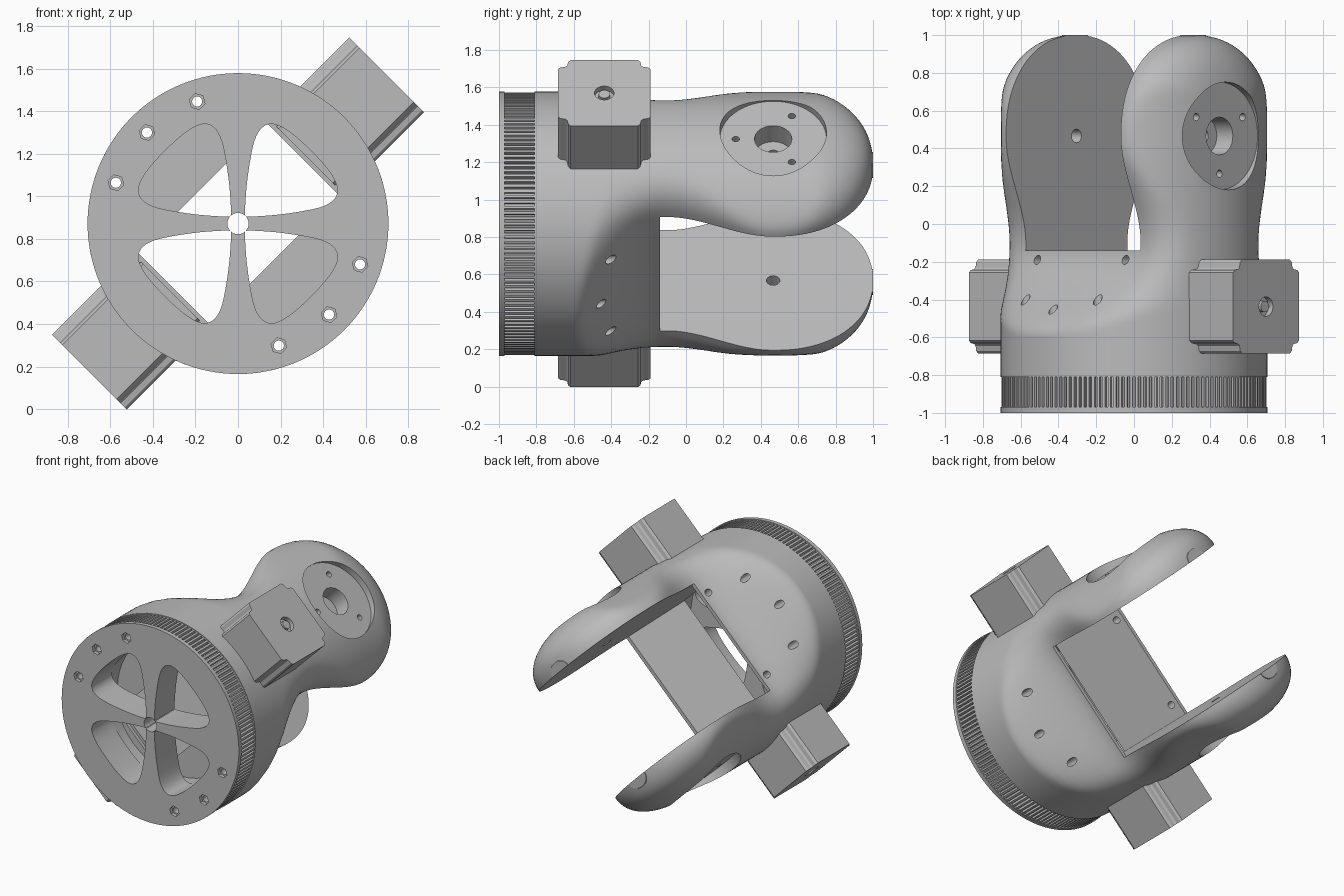
import bpy, bmesh
from math import sin, cos, pi, sqrt, radians
from mathutils import Matrix

cube = bpy.data.objects.get("Cube")
if cube:
    bpy.data.objects.remove(cube)

R, GAP, FLOOR, HUB = 0.707, 0.43, -0.14, 0.466   # radius, inner arm face, pocket rim, joint axis
# Local frame: x across the two arms, y along the barrel, z sideways; tilted 45 degrees
PLACE = Matrix.Translation((0, 0, 0.872)) @ Matrix.Rotation(radians(-45), 4, 'Y')

grey = bpy.data.materials.new("plain_grey")
grey.use_nodes = True
grey.diffuse_color = (0.5, 0.5, 0.5, 1)
grey.node_tree.nodes["Principled BSDF"].inputs["Base Color"].default_value = (0.5, 0.5, 0.5, 1)


def loft(name, rings):
    """Closed skin through rings of equal point count."""
    bm = bmesh.new()
    vs = [[bm.verts.new(p) for p in ring] for ring in rings]
    n = len(vs[0])
    for a, b in zip(vs, vs[1:]):
        for i in range(n):
            j = (i + 1) % n
            bm.faces.new((a[i], a[j], b[j], b[i]))
    bm.faces.new(vs[0])
    bm.faces.new(vs[-1][::-1])
    bmesh.ops.recalc_face_normals(bm, faces=bm.faces)
    me = bpy.data.meshes.new(name)
    bm.to_mesh(me)
    bm.free()
    me.materials.append(grey)
    ob = bpy.data.objects.new(name, me)
    bpy.context.collection.objects.link(ob)
    return ob


def prism(name, pts, axis, a, b):
    place = {'x': lambda p, q, t: (t, p, q),
             'y': lambda p, q, t: (p, t, q),
             'z': lambda p, q, t: (p, q, t)}[axis]
    return loft(name, [[place(p, q, t) for p, q in pts] for t in (a, b)])


def circle(r, cx=0, cy=0, n=32):
    return [(cx + r * cos(2 * pi * i / n), cy + r * sin(2 * pi * i / n)) for i in range(n)]


def rect(w, h):
    return [(w, h), (-w, h), (-w, -h), (w, -h)]


def soften(pts, times=3):
    for _ in range(times):
        pts = [(p[0] * k + q[0] * (1 - k), p[1] * k + q[1] * (1 - k))
               for p, q in zip(pts, pts[1:] + pts[:1]) for k in (0.75, 0.25)]
    return pts


def turn(pts, deg):
    c, s = cos(radians(deg)), sin(radians(deg))
    return [(x * c - y * s, x * s + y * c) for x, y in pts]


def carve(ob, cutters):
    for c in cutters:
        c.hide_render = True
        m = ob.modifiers.new("cut", 'BOOLEAN')
        m.operation, m.solver, m.object = 'DIFFERENCE', 'EXACT', c
    bpy.context.view_layer.update()
    me = bpy.data.meshes.new_from_object(ob.evaluated_get(bpy.context.evaluated_depsgraph_get()))
    ob.modifiers.clear()
    ob.data = me


def smoothstep(a, b, x):
    t = max(0, min(1, (x - a) / (b - a)))
    return t * t * (3 - 2 * t)


def soft_min(a, b, k=36):
    if min(a, b) < 0.01:
        return min(a, b)
    return (a ** -k + b ** -k) ** (-1 / k)


# Body and arms: one skin from round barrel to two paddle-shaped arms
def section(y):
    along = max(0, y - HUB) / (1 - HUB)
    grow = smoothstep(-0.1, HUB, y)
    w = (0.38 + 0.15 * grow) * max(0.02, 1 - along ** 2.15) ** (1 / 2.15)
    h = (R - GAP) * max(0.02, 1 - along ** 2.7) ** (1 / 2.7)
    power = 0.8 + 0.15 * grow
    half = [(GAP + h * max(0, cos(i * pi / 36)) ** power, w * sin(i * pi / 36) ** power) for i in range(19)]
    flat = [(GAP * (1 - i / 8), w) for i in range(1, 16)]
    upper = []
    for u, v in half + flat + [(-u, v) for u, v in half[::-1]]:
        disc = sqrt(max(0, R * R - u * u))
        start = -0.58 + 0.14 * min(1, abs(u) / 0.6) ** 2
        s = smoothstep(start, FLOOR + 0.02, y) ** 0.7
        upper.append((u, y, disc + (soft_min(v, disc) - disc) * s))
    return upper + [(u, y, -v) for u, y, v in upper[-2:0:-1]]


ys = [-0.81, -0.6] + [-0.58 + 0.03 * i for i in range(35)]
ys += [HUB + (1 - HUB) * sin(i * pi / 48) for i in range(1, 25)]
body = loft("forked_body", [section(y) for y in ys])

# Shared openings through the front: four windows, axle hole, bolt holes
corner = [(.03, .04), (.045, .24), (.09, .46), (.21, .475), (.475, .21), (.46, .09), (.24, .045), (.04, .03)]
front_cuts = [prism("window_cutter", turn(soften(corner), 90 * k - 45), 'y', -1.1, -0.7) for k in range(4)]
front_cuts.append(prism("axle_cutter", circle(0.05), 'y', -1.1, -0.7))
bolts = [turn([(0.605, 0)], a + side)[0] for side in (0, 180) for a in (63.5, 90, 116.5)]
front_cuts += [prism("bolt_cutter", circle(0.024, x, z, 16), 'y', -1.1, 0) for x, z in bolts]
nut_cuts = [prism("nut_cutter", circle(0.038, x, z, 6), 'y', -1.1, -0.975) for x, z in bolts]

# Openings in the body: gap between the arms, tapered pocket, hub and screw holes
body_cuts = [
    prism("fork_cutter", rect(GAP, 0.8), 'y', FLOOR, 1.2),
    loft("pocket_cutter", [[(x, y, z) for x, z in rect(GAP, d)] for y, d in ((-0.68, 0.235), (-0.12, 0.36))]),
    prism("passage_cutter", rect(GAP - 0.002, 0.23), 'y', -0.76, -0.5),
    prism("chamber_cutter", circle(0.5, n=48), 'y', -0.77, -0.66)]
for s in (1, -1):
    body_cuts += [
        prism("hub_cutter", circle(0.285, HUB, 0, 64), 'x', s * 0.64, s),
        prism("bearing_cutter", circle(0.1, HUB), 'x', s * 0.52, s * 0.9),
        prism("pin_cutter", circle(0.036, HUB), 'x', s * 0.3, s * 0.9),
        prism("wall_hole_cutter", circle(0.024, s * 0.33, -0.19, 16), 'z', 0.25, 0.6)]
    for a in (60, 180, 300):
        x, z = turn([(0.2, 0)], a)[0]
        body_cuts.append(prism("screw_cutter", circle(0.02, HUB + x, z, 16), 'x', s * 0.54, s * 0.9))
carve(body, body_cuts + front_cuts)

# Toothed rim and front plate
TEETH = 150
gear = []
for i in range(TEETH):
    gear += [turn([(r, 0)], (i + k) * 360 / TEETH)[0] for k, r in ((0, .702), (.5, .702), (.6, .682), (.9, .682))]
rim = prism("toothed_rim", gear, 'y', -0.97, -0.81)
carve(rim, front_cuts)
plate = prism("front_plate", circle(R, n=128), 'y', -1, -0.97)
carve(plate, front_cuts + nut_cuts)
parts = [body, rim, plate]

# Two motors with notched corners, each with a shaft in a round socket
quarter = [(.248, .18), (.235, .193), (.208, .198), (.198, .208), (.193, .235), (.18, .248)]
case = [(x - 0.437, z) for k in range(4) for x, z in turn(quarter, 90 * k)]
for s, name in ((1, "upper"), (-1, "lower")):
    motor = prism(name + "_motor", case, 'x', s * 0.45, s * 0.988)
    socket = prism("socket_cutter", circle(0.052, -0.437), 'x', s * 0.955, s * 1.1)
    carve(motor, [socket])
    shaft = prism(name + "_motor_shaft", circle(0.03, -0.437), 'x', s * 0.94, s * 0.98)
    parts += [motor, shaft]
    bpy.data.objects.remove(socket)

for c in body_cuts + front_cuts + nut_cuts:
    bpy.data.objects.remove(c)

# Place the parts and shade them
bpy.ops.object.select_all(action='DESELECT')
for ob in parts:
    ob.matrix_world = PLACE
    ob.select_set(True)
bpy.context.view_layer.objects.active = body
bpy.ops.object.shade_smooth_by_angle(angle=radians(30))
